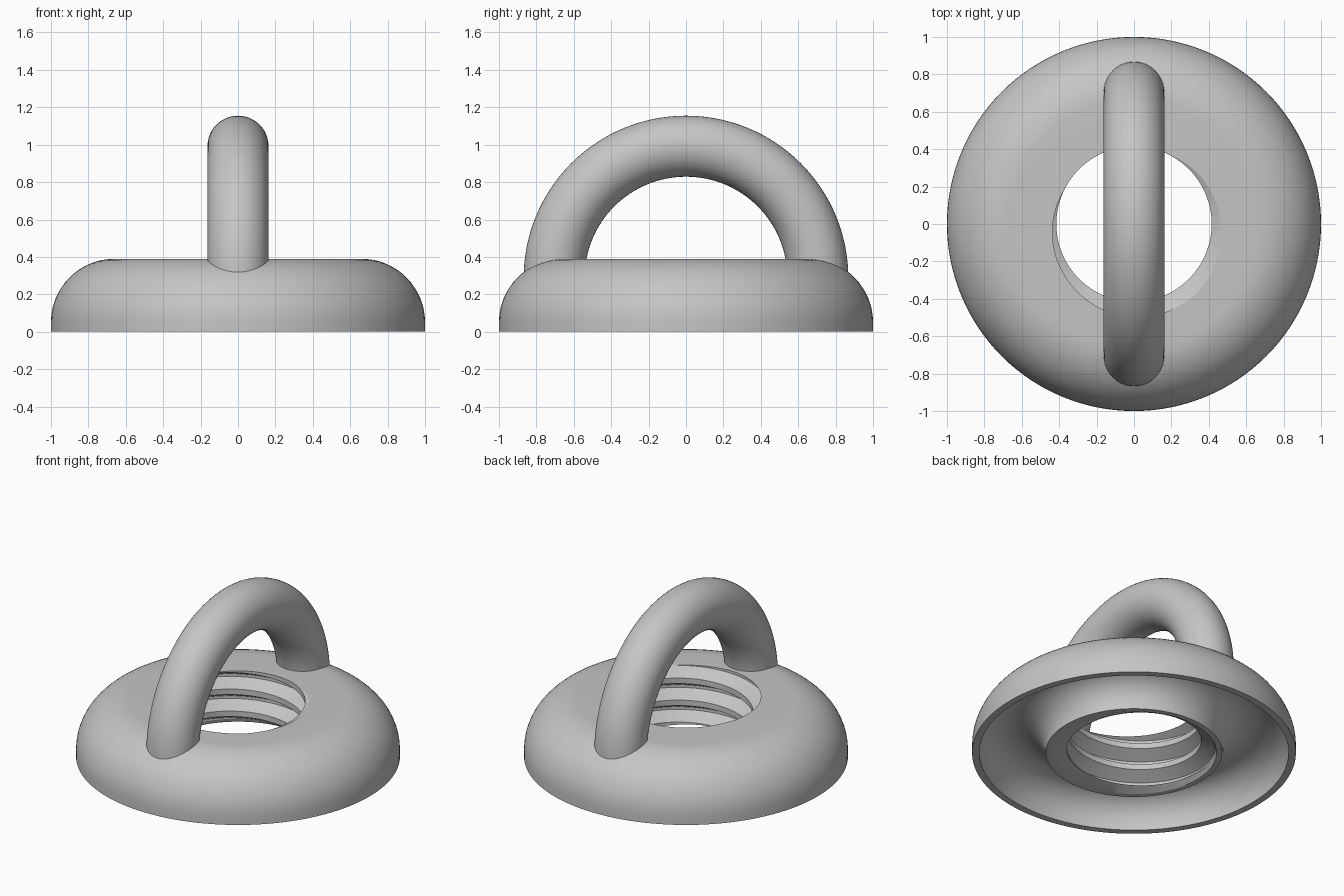
import bpy, bmesh
from math import pi, sin, cos, floor, radians

if "Cube" in bpy.data.objects:
    bpy.data.objects.remove(bpy.data.objects["Cube"])

steel = bpy.data.materials.new("grey steel")
steel.use_nodes = True
grey = (0.56, 0.56, 0.56, 1)
steel.diffuse_color = grey
steel.node_tree.nodes["Principled BSDF"].inputs["Base Color"].default_value = grey

HEIGHT = 0.39
PITCH = 0.15
MINOR, MAJOR = 0.415, 0.5
# Thread groove is centred on this phase, in turns
PHASE = HEIGHT / PITCH - 290 / 360
ROOT, LAND = 0.0625, 0.375
LEAD_IN = 0.025


def skin(name, rings, cap=False):
    """Join closed rings of points into one smooth-shaded surface."""
    bm = bmesh.new()
    rows = [[bm.verts.new(p) for p in ring] for ring in rings]
    n = len(rows[0])
    for a, b in zip(rows, rows[1:]):
        for i in range(n):
            j = (i + 1) % n
            bm.faces.new((a[i], a[j], b[j], b[i]))
    if cap:
        bm.faces.new(rows[0])
        bm.faces.new(rows[-1])
    bmesh.ops.remove_doubles(bm, verts=bm.verts, dist=0.00002)
    bmesh.ops.recalc_face_normals(bm, faces=bm.faces)
    mesh = bpy.data.meshes.new(name)
    bm.to_mesh(mesh)
    bm.free()
    mesh.materials.append(steel)
    obj = bpy.data.objects.new(name, mesh)
    bpy.context.collection.objects.link(obj)
    bpy.ops.object.select_all(action="DESELECT")
    obj.select_set(True)
    bpy.context.view_layer.objects.active = obj
    bpy.ops.object.shade_smooth_by_angle(angle=radians(18))


def thread_radius(z, turn):
    u = z / PITCH - turn - PHASE
    u = abs(u - floor(u + 0.5))
    t = min(max((u - ROOT) / (LAND - ROOT), 0), 1)
    return MAJOR + (MINOR - MAJOR) * t


def arc(cx, cz, radius, start, end, steps):
    angles = [start + (end - start) * i / steps for i in range(steps + 1)]
    return [(cx + radius * cos(a), cz + radius * sin(a)) for a in angles]


# Domed outside, then the half-round hollow underneath
dome = [(1, 0)] + arc(0.66, 0.05, 0.34, 0, pi / 2, 16)
hollow = arc(0.75, 0, 0.205, pi, 0, 24)


def base_profile(turn):
    pts = list(dome)
    # Threaded bore, with rows that follow the helix
    for n in range(4, -4, -1):
        for u in (LAND, ROOT, -ROOT, -LAND):
            z = PITCH * (PHASE - floor(PHASE) + n + u + turn)
            z = min(max(z, LEAD_IN), HEIGHT)
            pts.append((thread_radius(z, turn), z))
    # Countersunk mouth under the thread
    pts.append((0.51, 0))
    return pts + hollow


SEGMENTS = 128
rings = []
for s in range(SEGMENTS + 1):
    turn = s / SEGMENTS
    a = 2 * pi * turn
    rings.append([(r * cos(a), r * sin(a), z) for r, z in base_profile(turn)])
skin("threaded_base", rings)

# Half-ring lifting eye
TUBE, BEND = 0.163, 0.705
rings = []
for s in range(65):
    a = pi * s / 64
    ring = []
    for k in range(48):
        b = 2 * pi * k / 48
        r = BEND + TUBE * cos(b)
        ring.append((TUBE * sin(b), r * cos(a), 0.287 + r * sin(a)))
    rings.append(ring)
skin("lifting_eye", rings, cap=True)
